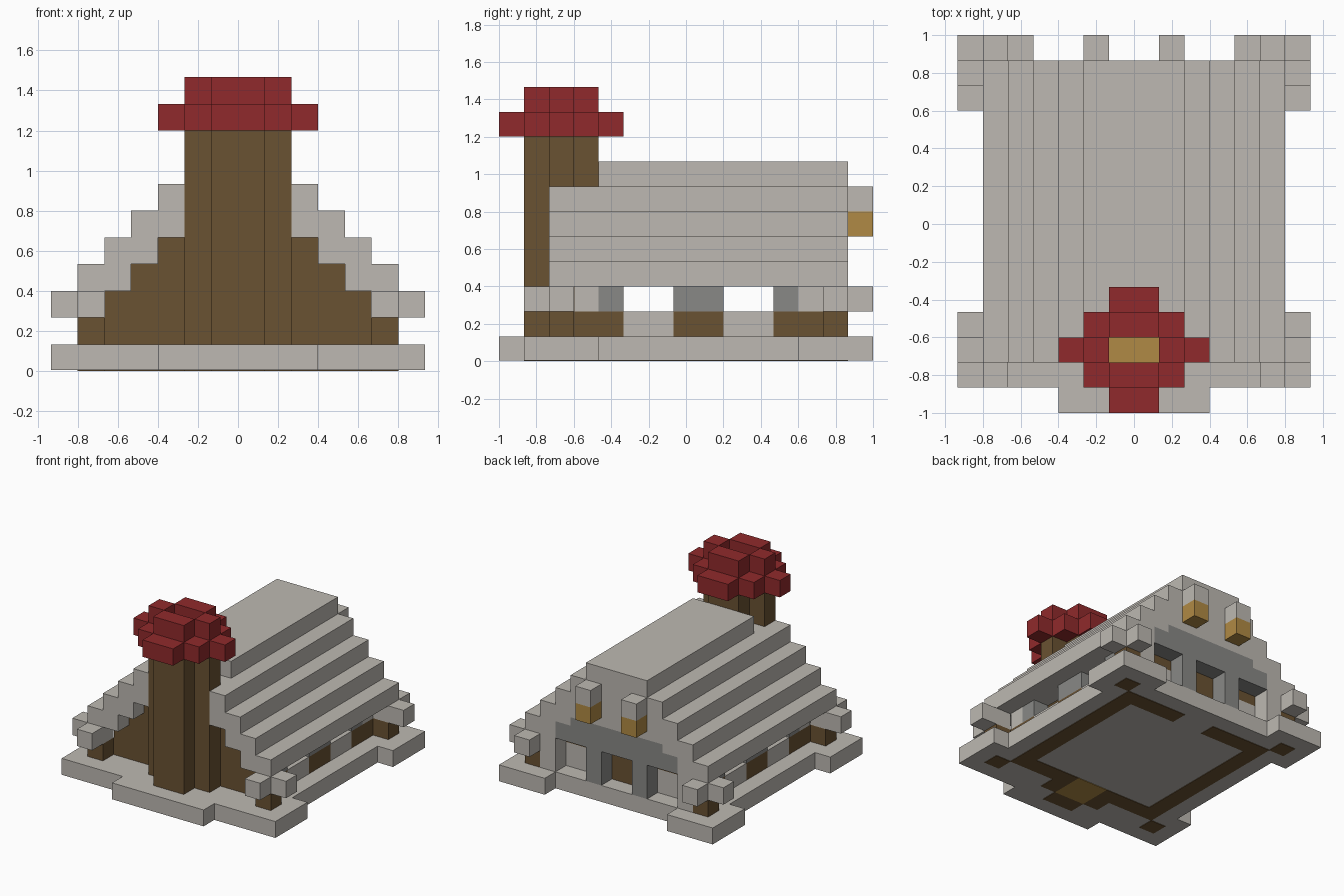
import bpy
import bmesh
from mathutils import Vector

U = 2 / 15  # one block

old = bpy.data.objects.get("Cube")
if old:
    bpy.data.objects.remove(old, do_unlink=True)


def material(name, rgb):
    m = bpy.data.materials.new(name)
    m.use_nodes = True
    m.diffuse_color = (*rgb, 1)
    bsdf = m.node_tree.nodes["Principled BSDF"]
    bsdf.inputs["Base Color"].default_value = (*rgb, 1)
    bsdf.inputs["Roughness"].default_value = 0.9
    return m


STONE = material("pale stone", (0.51, 0.485, 0.445))
DARK = material("dark stone", (0.25, 0.25, 0.24))
WOOD = material("brown wood", (0.144, 0.084, 0.032))
RED = material("red brick", (0.28, 0.023, 0.025))
AMBER = material("amber glow", (0.434, 0.254, 0.058))


def part(name, mat, boxes, mirror=False):
    """Join boxes given as (x0, x1, y0, y1, z0, z1) in blocks; mirror repeats them across x."""
    bm = bmesh.new()
    todo = list(boxes)
    if mirror:
        todo += [(-b[1], -b[0], *b[2:]) for b in boxes]
    for x0, x1, y0, y1, z0, z1 in todo:
        verts = bmesh.ops.create_cube(bm, size=1)["verts"]
        bmesh.ops.scale(bm, verts=verts, vec=Vector((x1 - x0, y1 - y0, z1 - z0)) * U)
        mid = Vector((x0 + x1, y0 + y1, z0 + z1)) * U / 2
        bmesh.ops.translate(bm, verts=verts, vec=mid)
    mesh = bpy.data.meshes.new(name)
    bm.to_mesh(mesh)
    bm.free()
    mesh.materials.append(mat)
    obj = bpy.data.objects.new(name, mesh)
    bpy.context.collection.objects.link(obj)
    return obj


# Stone base with widened corners and a front step
E = 0.03
part("base_slab", STONE, [(-6, 6, -6.5, 6.5, E, 1), (-3, 3, -7.5, -6.5, E, 1)])
part("base_corners", STONE, [(6, 7, -6.5, -3.5, E, 1), (6, 7, 4.5, 7.5, E, 1),
                             (4, 6, 6.5, 7.5, E, 1)], True)

# Footings showing on the underside
part("side_footings", WOOD, [(4, 5, -4.5, 5.5, 0, E), (1, 4, 4.5, 5.5, 0, E),
                             (1, 4, -4.5, -3.5, 0, E), (5, 6, 5.5, 6.5, 0, E),
                             (5, 6, -5.5, -4.5, 0, E), (1, 2, -5.5, -4.5, 0, E)], True)
part("chimney_footing", WOOD, [(-1, 1, -6.5, -5.5, 0, E)])
part("hearth", AMBER, [(-1, 1, -5.5, -3.5, 0, E), (-1, 1, -5.5, -4.5, E, 1 + E)])

# Corner posts with stone caps
for end, y, out in (("front", -5.5, -1), ("back", 5.5, 1)):
    part(end + "_posts", WOOD, [(5, 6, y, y + 1, 1, 2)], True)
    part(end + "_post_caps", STONE, [(5, 6, y, y + 1, 2, 3), (6, 7, y, y + 1, 2, 3),
                                     (5, 6, y + out, y + out + 1, 2, 3)], True)

# Side walls with two open windows each
part("side_walls", WOOD, [(4, 5, -4.5, -2.5, 1, 2), (4, 5, -0.5, 1.5, 1, 2),
                          (4, 5, 3.5, 5.5, 1, 2)], True)
part("window_sills", STONE, [(4, 5, y, y + 2, 1, 2) for y in (-2.5, 1.5)], True)
part("window_surrounds", DARK, [(4, 5, -3.5, -2.5, 2, 3), (4, 5, -0.5, 1.5, 2, 3),
                                (4, 5, 3.5, 4.5, 2, 3)], True)
part("wall_ends", STONE, [(4, 5, 4.5, 5.5, 2, 3)], True)
part("front_wall_ends", STONE, [(4.02, 5, -4.48, -3.5, 2, 3)], True)
part("front_wall_edges", WOOD, [(4, 4.98, -4.5, -4.48, 2, 3)], True)

# Front gable, stepped under the roof
part("front_gable", WOOD, [(-4, 4, -4.5, -3.5, 1, 3)]
     + [(-w, w, -4.5, -3.5, 7 - w, 8 - w) for w in range(1, 5)])

# Back wall: door, side panels, pillars and lintel
part("back_wall", WOOD, [(-2, 2, 4.5, 5.5, 1, 3)])
part("back_panels", STONE, [(2, 4, 4.5, 5.5, 1, 2.4), (4, 5, 5.5, 6.5, 1, 3)], True)
part("back_panel_tops", WOOD, [(2, 4, 4.5, 5.5, 2.4, 3)], True)
part("back_pillars", DARK, [(1, 2, 5.5, 6.5, 1, 3)], True)
part("back_lintel", DARK, [(-4, 4, 4.5, 6.5, 3, 4), (-3, 3, 5.5, 6.5, 4, 4.5)])
part("back_gable", STONE, [(-3, 3, 5.5, 6.5, 4.5, 5), (-2, 2, 5.5, 6.5, 5, 6),
                           (-1, 1, 5.5, 6.5, 6, 7)])

# Stepped roof
part("roof_steps", STONE, [(7 - z, 9 - z, -5.5, 6.5, z, z + 1) for z in range(3, 6)]
     + [(2, 3, -5.5, 6.5, 6, 7), (1, 2, -4.5, 6.5, 6, 7)], True)
part("roof_ridge", STONE, [(-2, 2, -3.5, 6.5, 7, 8)])

# Back lanterns
part("lantern_glass", AMBER, [(1, 2, 6.5, 7.5, 5, 6)], True)
part("lantern_tops", STONE, [(1, 2, 6.5, 7.5, 6, 7)], True)

# Hollow chimney with a cross-shaped plan
part("chimney_front", WOOD, [(-1, 1, -6.5, -5.5, 1, 9)])
part("chimney_back", WOOD, [(-1, 1, -4.5, -3.5, 7, 9)])
part("chimney_sides", WOOD, [(1, 2, -5.5, -4.5, 1, 9)], True)

# Red chimney crown, open in the middle
part("crown_lower", RED, [(-2, 2, -6.5, -5.5, 9, 10), (-2, 2, -4.5, -3.5, 9, 10),
                          (-1, 1, -7.5, -6.5, 9, 10), (-1, 1, -3.5, -2.5, 9, 10)])
part("crown_sides", RED, [(1, 3, -5.5, -4.5, 9, 10), (1, 2, -5.5, -4.5, 10, 11)], True)
part("crown_upper", RED, [(-1, 1, -6.5, -5.5, 10, 11), (-1, 1, -4.5, -3.5, 10, 11)])
